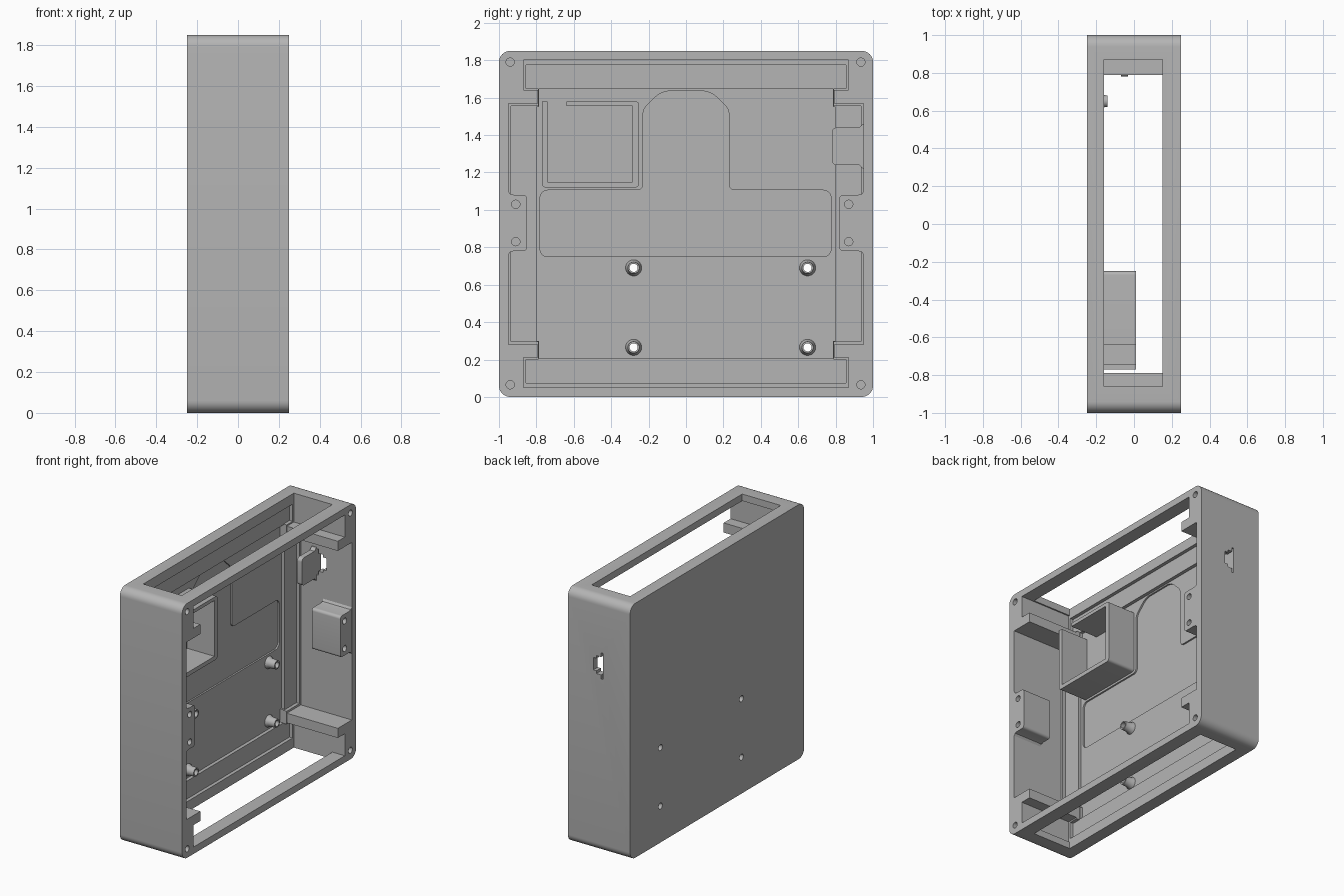
import bpy, bmesh
from math import sin, cos, pi, tau
from mathutils import Vector

if "Cube" in bpy.data.objects:
    bpy.data.objects.remove(bpy.data.objects["Cube"])

grey = bpy.data.materials.new("plain grey")
grey.use_nodes = True
grey.diffuse_color = (0.46, 0.46, 0.46, 1)
grey.node_tree.nodes["Principled BSDF"].inputs["Base Color"].default_value = (0.46, 0.46, 0.46, 1)

H = 1.85            # case height
FLOOR = -0.21       # inside face of the closed side


def finish(name, bm):
    bmesh.ops.recalc_face_normals(bm, faces=bm.faces)
    mesh = bpy.data.meshes.new(name)
    bm.to_mesh(mesh)
    bm.free()
    ob = bpy.data.objects.new(name, mesh)
    bpy.context.collection.objects.link(ob)
    mesh.materials.append(grey)
    return ob


def rounded(points, steps=8):
    """Round the corners of a (y, z, radius) outline."""
    out = []
    for i, (y, z, *r) in enumerate(points):
        p = Vector((y, z))
        if not r:
            out.append(p)
            continue
        a = (Vector(points[i - 1][:2]) - p).normalized() * r[0]
        b = (Vector(points[(i + 1) % len(points)][:2]) - p).normalized() * r[0]
        for k in range(steps + 1):
            t = k / steps * pi / 2
            out.append(p + a * (1 - sin(t)) + b * (1 - cos(t)))
    return out


def prism(name, points, x0, x1):
    """Extrude a (y, z) outline along x."""
    bm = bmesh.new()
    face = bm.faces.new([bm.verts.new((x0, p[0], p[1])) for p in rounded(points)])
    new = bmesh.ops.extrude_face_region(bm, geom=[face])["geom"]
    bmesh.ops.translate(bm, vec=(x1 - x0, 0, 0),
                        verts=[v for v in new if isinstance(v, bmesh.types.BMVert)])
    return finish(name, bm)


def rect(y0, y1, z0, z1, *r):
    return [(y0, z0, *r), (y1, z0, *r), (y1, z1, *r), (y0, z1, *r)]


def circle(y, z, r, n=24):
    return [(y + r * cos(tau * k / n), z + r * sin(tau * k / n)) for k in range(n)]


def mirrored(quarter):
    """Complete an outline from its upper +y quarter."""
    half = quarter + [(y, H - z) for y, z in reversed(quarter)]
    return half + [(-y, z) for y, z in reversed(half)]


def cut(target, points, x0, x1):
    cutter = prism("cutter", points, x0, x1)
    cutter.hide_render = True
    mod = target.modifiers.new("cut", "BOOLEAN")
    mod.operation, mod.solver, mod.object = "DIFFERENCE", "EXACT", cutter
    bpy.context.view_layer.objects.active = target
    bpy.ops.object.modifier_apply(modifier=mod.name)
    bpy.data.objects.remove(cutter)


def smooth(ob):
    bpy.ops.object.select_all(action="DESELECT")
    ob.select_set(True)
    bpy.context.view_layer.objects.active = ob
    bpy.ops.object.shade_smooth_by_angle(angle=0.5)


# Case shell with corner ribs, a stepped ledge and a sunken floor
case = prism("case_shell", rect(-1, 1, 0, H, 0.06), -0.25, 0.25)
cut(case, mirrored([(0.87, 1.80), (0.87, 1.64), (0.79, 1.64), (0.79, 1.57), (0.95, 1.57)]), -0.16, 0.3)
cut(case, mirrored([(0.855, 1.775), (0.855, 1.65), (0.788, 1.65), (0.788, 1.555), (0.935, 1.555)]), -0.185, -0.1)
cut(case, mirrored([(0.785, 1.645), (0.785, 1.55), (0.80, 1.55)]), FLOOR, -0.12)

# Shallow stepped recess in the floor
cut(case, [(-0.78, 0.75, 0.04), (0.775, 0.75, 0.04), (0.775, 1.105, 0.04), (0.23, 1.105, 0.03),
           (0.23, 1.54, 0.03), (0.13, 1.635, 0.04), (-0.13, 1.635, 0.04), (-0.23, 1.54, 0.03),
           (-0.23, 1.105, 0.03), (-0.78, 1.105, 0.04)], FLOOR - 0.012, -0.15)

# Long openings in the top and bottom
for z in (0, H):
    cut(case, rect(-0.86, 0.87, z - 0.07, z + 0.07), -0.16, 0.15)

# Connector port in the back wall, with a thin slit for its flange
cut(case, [(0.9, 1.29), (1.1, 1.29), (1.1, 1.42), (0.9, 1.42)], -0.03, 0.02)
cut(case, rect(0.9, 1.1, 1.31, 1.40), 0.0, 0.045)
cut(case, rect(0.9, 1.1, 1.26, 1.45), -0.032, -0.018)

# Corner screw holes
for y in (-0.94, 0.935):
    for z in (0.065, 1.79):
        cut(case, circle(y, z, 0.022), 0.05, 0.3)

# Screw pads halfway up the side walls
for name, side, inner, hole in (("front_screw_pad", -1, 0.85, 0.91), ("back_screw_pad", 1, 0.82, 0.87)):
    edge = [(0.97, 1.10), (0.95, 1.10), (0.94, 1.085), (0.92, 1.08), (inner, 1.08, 0.02)]
    edge += [(p[0], 1.86 - p[1], *p[2:]) for p in reversed(edge)]
    pad = prism(name, [(side * p[0], *p[1:]) for p in edge], 0.02, 0.249)
    for z in (0.83, 1.03):
        cut(pad, circle(side * hole, z, 0.022), 0.08, 0.3)
        cut(case, circle(side * hole, z, 0.022), 0.08, 0.3)
    smooth(pad)

# Standoffs with through holes
for y in (-0.28, 0.65):
    for z in (0.265, 0.69):
        cut(case, circle(y, z, 0.022), -0.3, -0.15)
        bm = bmesh.new()
        profile = [(0.022, -0.22), (0.044, -0.22), (0.043, -0.205), (0.034, -0.19), (0.031, -0.14), (0.022, -0.14)]
        rings = [[bm.verts.new((x, *p)) for p in circle(y, z, r)] for r, x in profile]
        for a, b in zip(rings, rings[1:] + rings[:1]):
            for k in range(len(a)):
                bm.faces.new((a[k - 1], a[k], b[k], b[k - 1]))
        smooth(finish("standoff", bm))

# Open pocket with a gap in its upper wall
smooth(prism("pocket_wall", [(-0.64, 1.58), (-0.25, 1.58, 0.02), (-0.25, 1.12, 0.02), (-0.77, 1.12, 0.02),
                             (-0.77, 1.58), (-0.74, 1.58), (-0.74, 1.15), (-0.285, 1.15),
                             (-0.285, 1.555), (-0.64, 1.555)], -0.225, 0.01))

# Small shelf under the connector port
smooth(prism("connector_shelf", [(0.97, 1.46), (0.945, 1.46), (0.925, 1.44), (0.78, 1.44, 0.025),
                                 (0.78, 1.24, 0.025), (0.925, 1.24), (0.945, 1.22), (0.97, 1.22)],
             -0.07, -0.032))

smooth(case)
